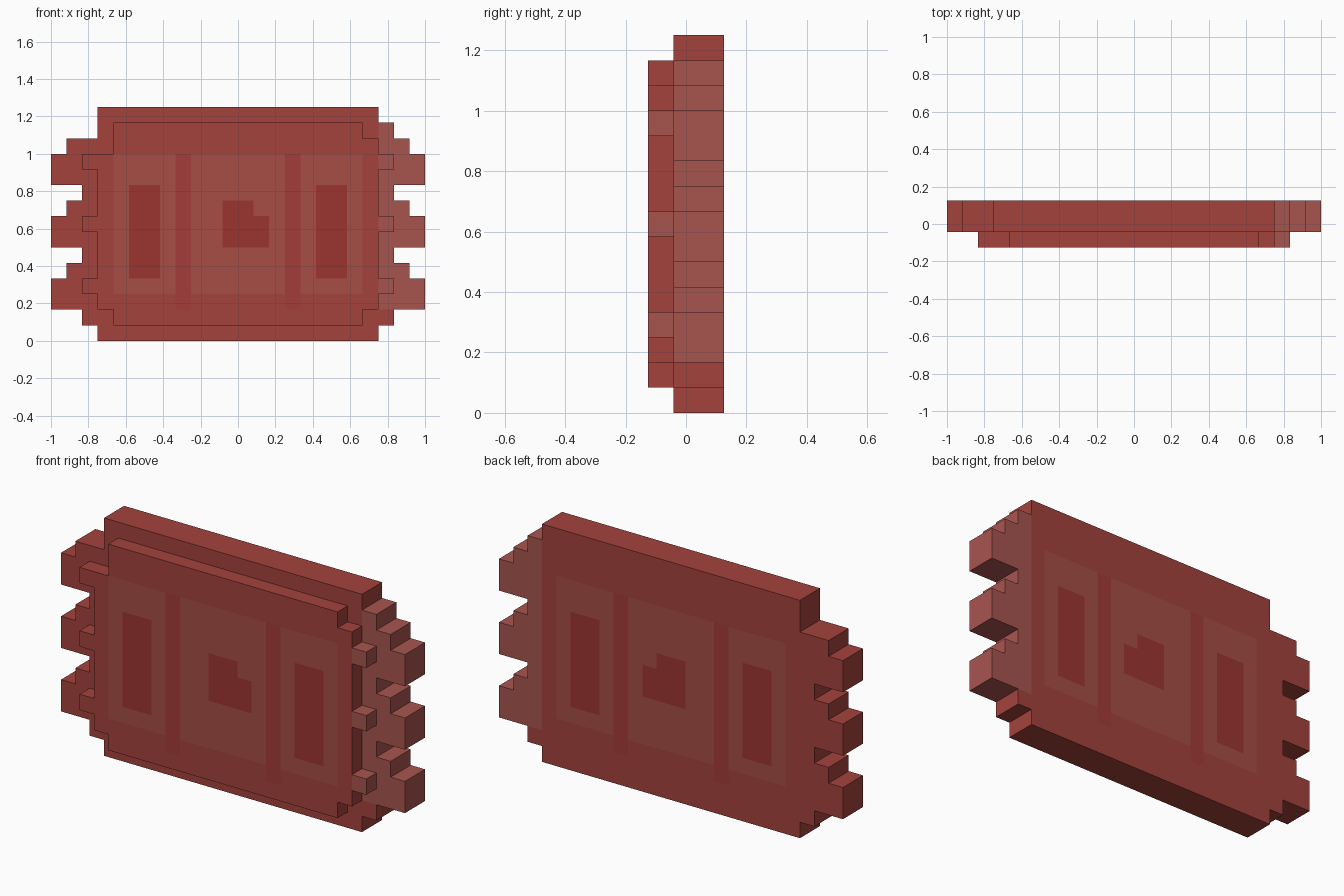
import bpy
import bmesh

if "Cube" in bpy.data.objects:
    bpy.data.objects.remove(bpy.data.objects["Cube"])

U = 1 / 12  # one block unit


def material(name, rgb):
    m = bpy.data.materials.new(name)
    m.diffuse_color = (*rgb, 1)
    m.use_nodes = True
    m.node_tree.nodes["Principled BSDF"].inputs["Base Color"].default_value = m.diffuse_color
    return m


MATS = [
    material("red", (0.37, 0.055, 0.045)),
    material("light_red", (0.38, 0.075, 0.06)),
    material("deep_red", (0.33, 0.035, 0.030)),
    material("bright_red", (0.36, 0.045, 0.041)),
    material("pale_red", (0.39, 0.09, 0.078)),
]

# Painted rectangles in block units: x0, x1, z0, z1, material (later ones win)
PAINT = [
    (-8, -4, 3, 12, 1), (-3, 3, 3, 12, 1), (4, 8, 3, 12, 1),
    (9, 12, 2, 14, 4),
    (-4, -3, 2, 12, 3), (3, 4, 2, 12, 3),
    (-7, -5, 4, 10, 2), (5, 7, 4, 10, 2),
    (-1, 1, 6, 9, 2), (1, 2, 6, 8, 2),
]


def paint_at(x, z):
    index = 0
    for x0, x1, z0, z1, m in PAINT:
        if x0 <= x < x1 and z0 <= z < z1:
            index = m
    return index


def slab(name, first_row, left, right, y0, y1):
    """Stepped slab: one row of blocks per pair of left/right widths."""
    bm = bmesh.new()
    verts = {}

    def corner(x, z):
        if (x, z) not in verts:
            verts[x, z] = bm.verts.new((x * U, y0, z * U))
        return verts[x, z]

    for z, (a, b) in enumerate(zip(left, right), first_row):
        for x in range(-a, b):
            f = bm.faces.new([corner(x, z), corner(x + 1, z),
                              corner(x + 1, z + 1), corner(x, z + 1)])
            f.material_index = paint_at(x, z)
    ext = bmesh.ops.extrude_face_region(bm, geom=bm.faces[:], use_keep_orig=True)
    moved = [g for g in ext["geom"] if isinstance(g, bmesh.types.BMVert)]
    bmesh.ops.translate(bm, verts=moved, vec=(0, y1 - y0, 0))
    bmesh.ops.recalc_face_normals(bm, faces=bm.faces[:])
    mesh = bpy.data.meshes.new(name)
    bm.to_mesh(mesh)
    bm.free()
    for m in MATS:
        mesh.materials.append(m)
    obj = bpy.data.objects.new(name, mesh)
    bpy.context.collection.objects.link(obj)
    return obj


# Back board with three stepped tabs per side; upper left corner has one step less
tabs = [9, 10] + [12, 12, 11, 10] * 2 + [12, 12, 11]
slab("back_board", 0, tabs + [9, 9], tabs + [10, 9], -0.5 * U, 1.5 * U)

# Raised front panel, one block thick, with small tabs
edge = [8, 9] + [10, 9, 9, 9] * 2 + [10]
slab("front_panel", 1, edge + [8, 8], edge + [9, 8], -1.5 * U, -0.5 * U)
